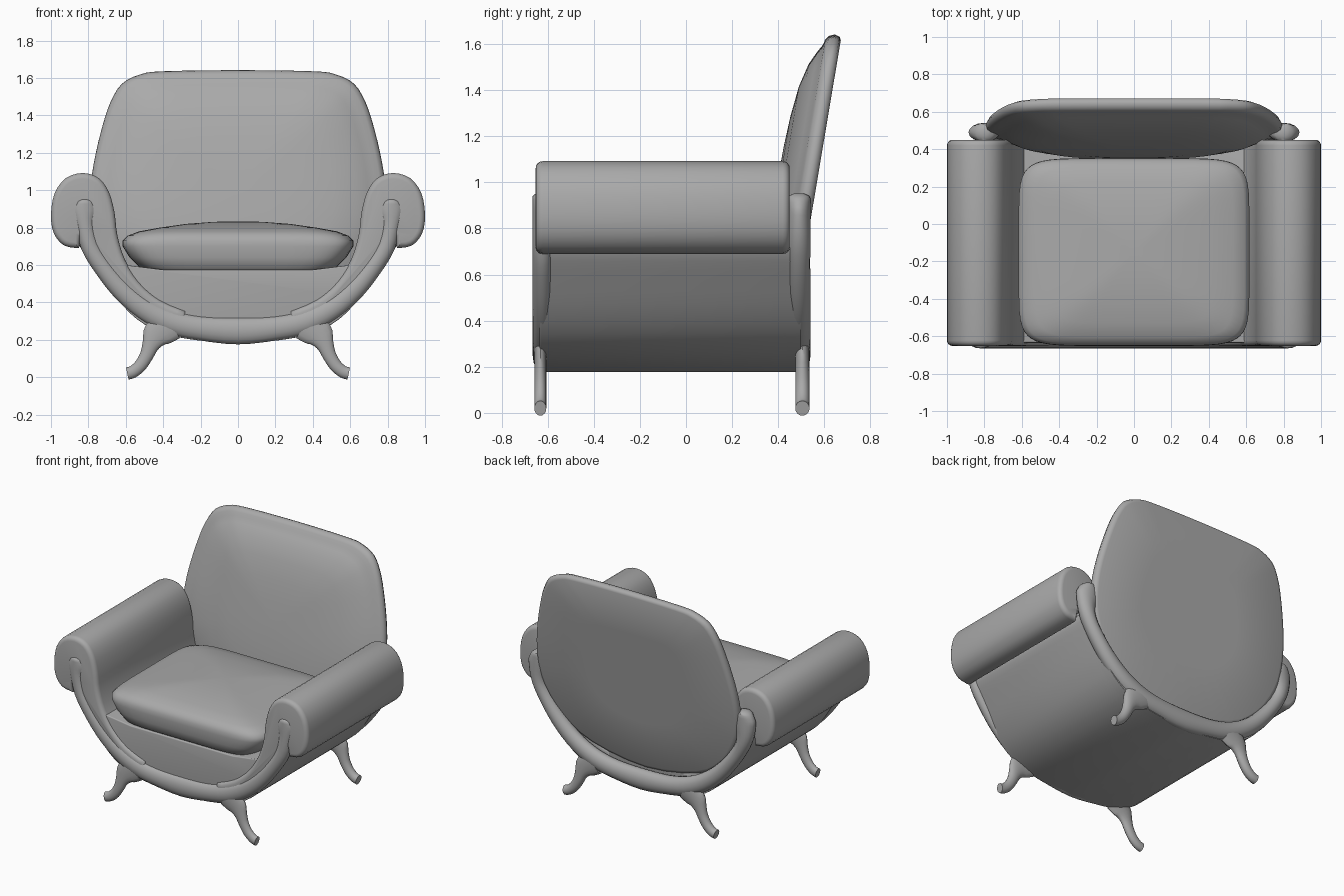
import bpy, bmesh
from math import cos, sin, pi
from mathutils import Vector

if "Cube" in bpy.data.objects:
    bpy.data.objects.remove(bpy.data.objects["Cube"])

grey = bpy.data.materials.new("grey")
grey.diffuse_color = (.4, .4, .4, 1)
grey.use_nodes = True
grey.node_tree.nodes["Principled BSDF"].inputs["Base Color"].default_value = grey.diffuse_color


def smooth(pts, n=3, closed=False):
    """Catmull-Rom subdivision of a list of tuples."""
    P = [Vector(p) for p in pts]
    m, out = len(P), []
    for i in range(m if closed else m - 1):
        g = (lambda k: P[k % m]) if closed else (lambda k: P[max(0, min(m - 1, k))])
        a, b, c, d = g(i - 1), g(i), g(i + 1), g(i + 2)
        for j in range(n):
            t = j / n
            out.append(0.5 * (2 * b + (c - a) * t + (2 * a - 5 * b + 4 * c - d) * t * t
                              + (3 * b - a - 3 * c + d) * t ** 3))
    return out if closed else out + [P[-1]]


def loft(name, rings, angle=45):
    """Skin closed rings of points and cap both ends."""
    bm = bmesh.new()
    R = [[bm.verts.new(p) for p in r] for r in rings]
    for a, b in zip(R, R[1:]):
        for i in range(len(a)):
            j = (i + 1) % len(a)
            bm.faces.new((a[i], a[j], b[j], b[i]))
    bm.faces.new(R[0])
    bm.faces.new(R[-1])
    bmesh.ops.recalc_face_normals(bm, faces=bm.faces)
    me = bpy.data.meshes.new(name)
    bm.to_mesh(me)
    bm.free()
    me.materials.append(grey)
    ob = bpy.data.objects.new(name, me)
    bpy.context.collection.objects.link(ob)
    bpy.ops.object.select_all(action='DESELECT')
    ob.select_set(True)
    bpy.context.view_layer.objects.active = ob
    bpy.ops.object.shade_smooth_by_angle(angle=angle * pi / 180)
    return ob


def inset(prof, d):
    """Move a closed x-z profile inward by d."""
    P = [Vector((p[0], p[1])) for p in prof]
    m = len(P)
    area = sum(P[i - 1].x * P[i].y - P[i].x * P[i - 1].y for i in range(m))
    sg, out = (1 if area > 0 else -1), []
    for i in range(m):
        t = (P[i] - P[i - 1]).normalized() + (P[(i + 1) % m] - P[i]).normalized()
        t.normalize()
        out.append(P[i] + sg * d * Vector((-t.y, t.x)))
    return out


def extrude(name, prof, y0, y1, r):
    """Extruded profile with ends rounded by radius r."""
    arc = [(r * (1 - sin(k * pi / 8)), r * (1 - cos(k * pi / 8))) for k in range(5)]
    ends = [(d, y0 + h) for d, h in arc] + [(d, y1 - h) for d, h in reversed(arc)]
    ends = [(a, b) for a, b in ends]
    ends[:5] = sorted(ends[:5], key=lambda e: e[1])
    ends[5:] = sorted(ends[5:], key=lambda e: e[1])
    # deepest inset belongs to the outer end rings
    ds = [r * (1 - sin(k * pi / 8)) for k in range(5)]
    hs = [r * (1 - cos(k * pi / 8)) for k in range(5)]
    ends = [(ds[k], y0 + hs[k]) for k in range(5)] + [(ds[k], y1 - hs[k]) for k in range(4, -1, -1)]
    return loft(name, [[(p[0], y, p[1]) for p in inset(prof, d)] for d, y in ends])


def sweep(name, path, y, depth, n=16):
    """Oval tube along an x-z path of (x, z, radius)."""
    P, rings = smooth(path), []
    for i, p in enumerate(P):
        t = P[min(i + 1, len(P) - 1)] - P[max(i - 1, 0)]
        t = Vector((t[0], t[1])).normalized()
        rings.append([(p[0] - t[1] * p[2] * cos(a), y + min(depth, p[2]) * sin(a),
                       p[1] + t[0] * p[2] * cos(a))
                      for a in [2 * pi * k / n for k in range(n)]])
    return loft(name, rings)


def both(half):
    """Right half ending on x = 0 -> full path."""
    return half + [(-p[0],) + tuple(p[1:]) for p in reversed(half[:-1])]


# curved front and back frames with rolled post tops
front_frame = [(.82, .957, .012), (.82, .94, .048), (.82, .89, .068), (.818, .82, .052),
               (.79, .70, .05), (.72, .585, .05), (.62, .465, .055), (.5, .365, .06),
               (.36, .295, .065), (.2, .262, .065), (0, .248, .072)]
back_frame = [(.80, .952, .02), (.80, .93, .06), (.80, .87, .085), (.81, .79, .065)] + front_frame[4:]
sweep("front_frame", both(front_frame), -.622, .043)
sweep("back_frame", both(back_frame), .49, .05)

# splayed legs
leg = [(.36, .285, .09), (.43, .235, .08), (.465, .175, .048), (.487, .12, .037),
       (.52, .065, .034), (.56, .03, .033), (.592, .013, .033)]
for s, side in ((1, "right"), (-1, "left")):
    path = [(s * x, max(z, .02), r) for x, z, r in leg]
    sweep("front_leg_" + side, path, -.632, .026)
    sweep("back_leg_" + side, path, .505, .031)

# bowl-shaped seat base
outer = smooth([(.83, .74), (.82, .69), (.75, .575), (.65, .425), (.54, .31), (.4, .235),
                (.22, .198), (0, .178)])
half = [(.68, .74), *[tuple(p) for p in outer]]
seat_top = [(-.6, .6), (-.4, .575), (.4, .575), (.6, .6)]
extrude("seat_base", both(half) + seat_top, -.635, .445, .008)
extrude("seat_shell", both([tuple(p) for p in outer]) +
        [(-.79, .74), (-.64, .48), (-.4, .29), (0, .235), (.4, .29), (.64, .48), (.79, .74)],
        -.6, .5, .003)

# scrolled armrests tapering down along the frame
scroll = [(.85, .69), (.93, .705), (.985, .77), (1.0, .87), (.98, .985), (.92, 1.065), (.83, 1.092),
          (.745, 1.065), (.69, .99), (.66, .88), (.645, .76), (.605, .63), (.53, .51),
          (.42, .415), (.28, .355)]
for s, side in ((1, "right"), (-1, "left")):
    prof = [tuple(p) for p in smooth(scroll)] + [(.28, .27), (.45, .32), (.6, .43), (.72, .57),
                                                  (.80, .70), (.825, .76), (.84, .75)]
    extrude("armrest_" + side, [(s * x, z) for x, z in prof], -.652, .45, .03)


# seat cushion: stacked rounded rectangles
def rounded_rect(hx, hy, z, cy=-.15, n=48, e=.28):
    ring = []
    for k in range(n):
        c, s = cos(2 * pi * (k + .5) / n), sin(2 * pi * (k + .5) / n)
        ring.append((hx * abs(c) ** e * (1 if c > 0 else -1),
                     cy + hy * abs(s) ** e * (1 if s > 0 else -1), z))
    return ring


loft("seat_cushion", [rounded_rect(*l) for l in (
    (.3, .3, .558), (.45, .45, .562), (.52, .48, .582), (.58, .496, .64), (.617, .502, .70),
    (.617, .5, .73), (.59, .488, .757), (.53, .455, .78), (.42, .38, .80), (.28, .27, .82),
    (.13, .13, .831), (.03, .03, .834))], angle=60)

# tilted backrest: flat behind, padded in front
out = [(0, 1.642), (.4, 1.636), (.52, 1.62), (.62, 1.57), (.68, 1.475), (.72, 1.36), (.76, 1.2),
       (.785, 1.05), (.79, .9), (.76, .73), (.64, .53), (.42, .38), (0, .305)]
outline = smooth(out + [(-x, z) for x, z in reversed(out[1:-1])], 3, True)


def back_ring(s, d):
    ring = []
    for x, z in outline:
        zz = 1.0 + (z - 1.0) * s
        ring.append((x * s, .568 + .168 * (zz - 1.0) - d, zz))
    return ring


loft("backrest", [back_ring(s, d) for s, d in (
    (.5, 0), (.96, 0), (.985, .008), (1, .03), (.99, .055), (.965, .068), (.93, .074), (.88, .095),
    (.8, .122), (.65, .148), (.45, .163), (.25, .17), (.05, .172))], angle=60)
